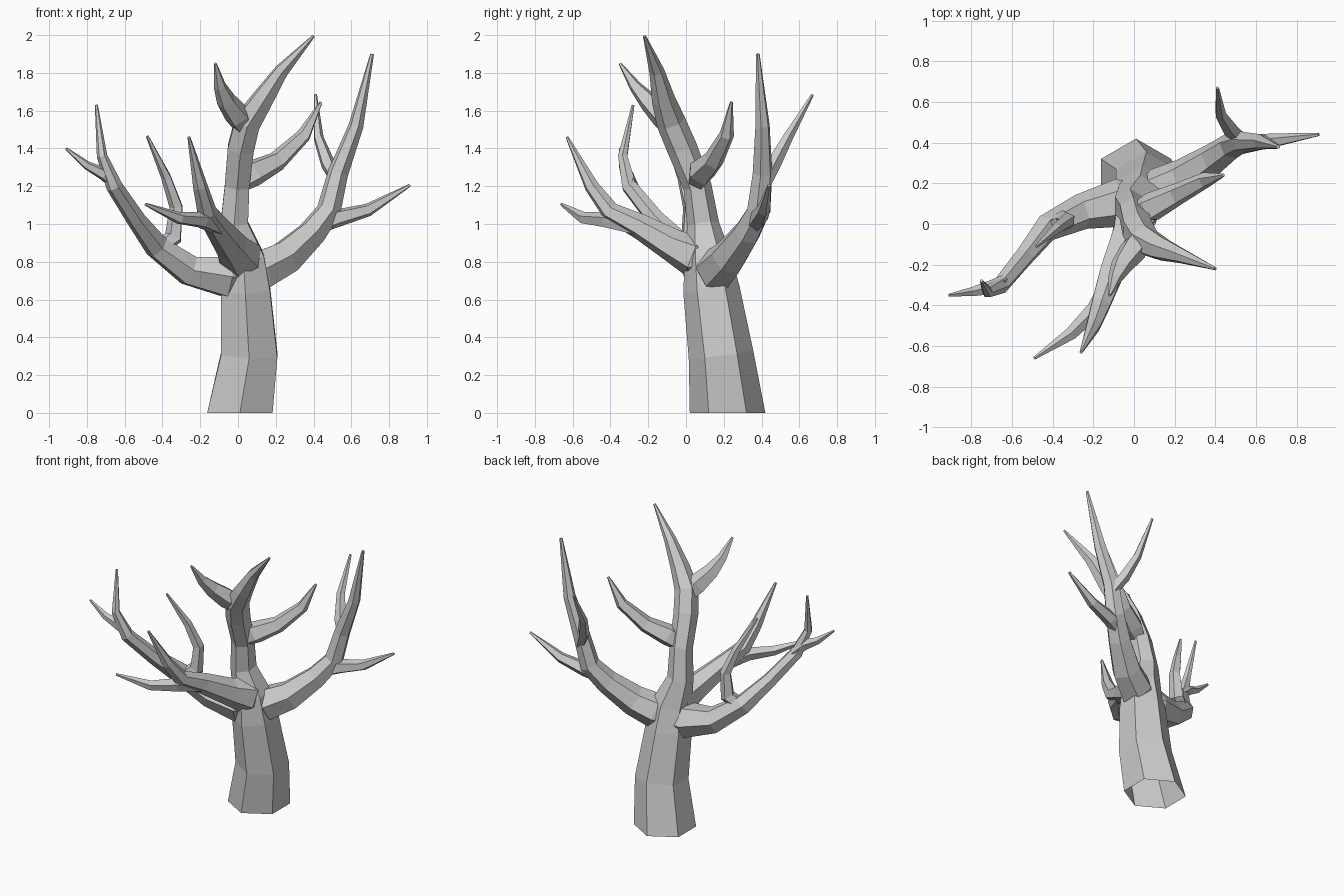
import bpy, bmesh, math
from mathutils import Vector


def limb(name, pts, sides=6, start=None):
    """Tapered faceted tube through (x, y, z, radius) points, open at its root."""
    P = [Vector(p[:3]) for p in pts]
    n = len(P)
    bm = bmesh.new()
    rings, u = [], None
    for i in range(n):
        a = (P[i] - P[i - 1]).normalized() if i else Vector()
        b = (P[i + 1] - P[i]).normalized() if i < n - 1 else Vector()
        t = (a + b).normalized()
        if i == 0 and start:
            t = Vector(start)
        if u is None:
            u = Vector((0, 1, 0)) if abs(t.y) < 0.8 else Vector((0, 0, 1))
        u = (u - t * u.dot(t)).normalized()
        v = t.cross(u)
        r = pts[i][3]
        ring = []
        for k in range(sides):
            w = 2 * math.pi * k / sides
            ring.append(bm.verts.new(P[i] + (u * math.cos(w) + v * math.sin(w)) * r))
        rings.append(ring)
    for lo, hi in zip(rings, rings[1:]):
        for k in range(sides):
            j = (k + 1) % sides
            bm.faces.new((lo[k], lo[j], hi[j], hi[k]))
    bm.faces.new(rings[-1])
    bmesh.ops.recalc_face_normals(bm, faces=bm.faces)
    me = bpy.data.meshes.new(name)
    bm.to_mesh(me)
    bm.free()
    ob = bpy.data.objects.new(name, me)
    bpy.context.collection.objects.link(ob)
    return ob


# Trunk and central leader up to the tallest tip
limb("trunk", [(.01, .22, 0, .2), (.06, .185, .31, .172), (.04, .135, .65, .15),
               (.03, .115, .82, .125), (-.02, .09, 1.0, .085), (-.005, .06, 1.2, .075),
               (.015, -.02, 1.4, .08), (.05, -.08, 1.54, .078), (.13, -.12, 1.66, .062),
               (.23, -.155, 1.81, .04), (.4, -.22, 1.995, .008)], start=(0, 0, 1))
limb("crown_left_fork", [(.04, -.06, 1.5, .05), (0, -.12, 1.57, .07), (-.06, -.2, 1.65, .054),
                         (-.095, -.27, 1.73, .034), (-.12, -.35, 1.85, .008)], 5)
limb("middle_branch", [(0, .05, 1.21, .05), (.08, .08, 1.27, .075), (.21, .145, 1.335, .056),
                       (.35, .215, 1.47, .04), (.44, .24, 1.645, .008)], 5)

# Right limb and its twigs
limb("right_limb", [(.05, .14, .73, .08), (.12, .16, .755, .115), (.25, .225, .82, .1),
                    (.39, .32, .95, .078), (.48, .385, 1.07, .066), (.53, .405, 1.27, .055),
                    (.625, .405, 1.52, .04), (.71, .38, 1.9, .01)])
limb("right_outer_twig", [(.42, .35, .99, .045), (.52, .385, 1.03, .05), (.69, .41, 1.075, .036),
                          (.91, .44, 1.205, .008)], 5)
limb("right_back_twig", [(.53, .42, 1.22, .035), (.475, .465, 1.32, .04), (.425, .54, 1.46, .028),
                         (.41, .67, 1.685, .008)], 5)

# Left limb and its twigs
limb("left_limb", [(.02, .13, .72, .08), (-.06, .105, .72, .12), (-.26, .06, .755, .088),
                   (-.43, -.02, .88, .068), (-.54, -.16, 1.025, .051), (-.655, -.3, 1.2, .044),
                   (-.72, -.335, 1.36, .028), (-.75, -.28, 1.63, .008)])
limb("left_outer_twig", [(-.64, -.28, 1.2, .03), (-.71, -.315, 1.265, .036),
                         (-.8, -.335, 1.31, .024), (-.91, -.35, 1.4, .007)], 5)
limb("left_inner_twig", [(-.42, -.02, .87, .045), (-.34, .02, .93, .05), (-.325, .02, 1.09, .038),
                         (-.38, -.02, 1.25, .028), (-.48, -.11, 1.465, .008)], 5)

# Front limb and its twig
limb("front_limb", [(.03, .12, .8, .08), (.015, .06, .825, .12), (-.03, -.06, .88, .09),
                    (-.11, -.24, .985, .068), (-.165, -.4, 1.065, .052), (-.2, -.5, 1.2, .039),
                    (-.26, -.63, 1.46, .008)])
limb("front_twig", [(-.1, -.25, .98, .045), (-.19, -.42, 1.02, .045), (-.31, -.54, 1.03, .033),
                    (-.49, -.66, 1.105, .008)], 5)
